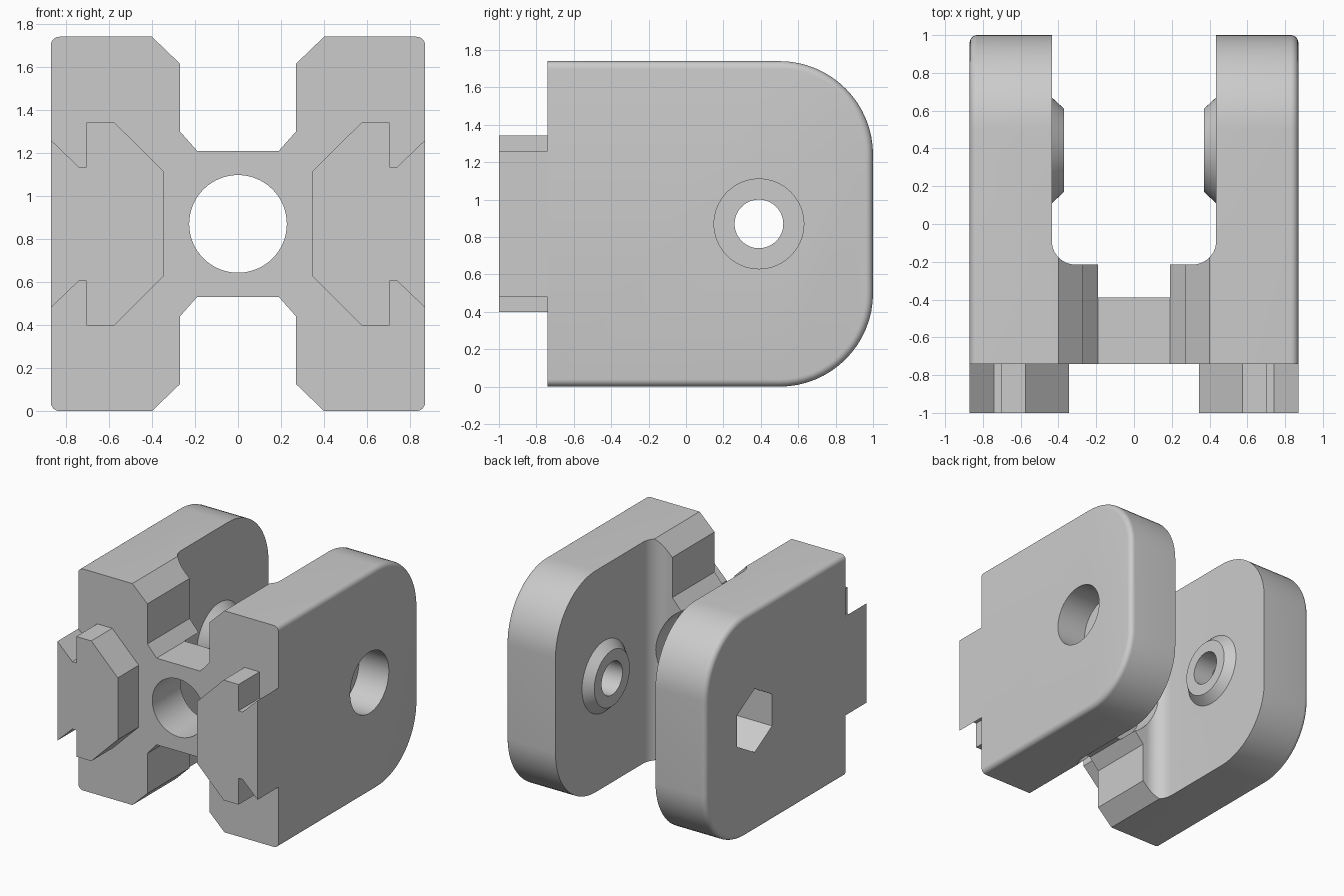
import bpy, bmesh
from math import sin, cos, pi, radians

if "Cube" in bpy.data.objects:
    bpy.data.objects.remove(bpy.data.objects["Cube"], do_unlink=True)

grey = bpy.data.materials.new("plain grey")
grey.use_nodes = True
grey.diffuse_color = (0.6, 0.6, 0.6, 1)
grey.node_tree.nodes["Principled BSDF"].inputs["Base Color"].default_value = (0.6, 0.6, 0.6, 1)

MID = 0.87          # half width and half height of the block
FRONT = -0.74       # front plane of the block
PIN_Y = 0.39        # pivot position along y
ARM = 0.435         # inner face of each arm


def place(axis, u, v, d):
    """Section point (u, v) at depth d along the axis."""
    return (d, u, v) if axis == "x" else (u, d, v) if axis == "y" else (u, v, d)


def loft(name, axis, sections, closed=False):
    """Skin a list of (depth, points) sections; cap the ends unless closed."""
    bm = bmesh.new()
    rings = [[bm.verts.new(place(axis, u, v, d)) for u, v in pts] for d, pts in sections]
    pairs = list(zip(rings, rings[1:]))
    if closed:
        pairs.append((rings[-1], rings[0]))
    else:
        bm.faces.new(rings[0])
        bm.faces.new(rings[-1])
    for a, b in pairs:
        n = len(a)
        for i in range(n):
            j = (i + 1) % n
            bm.faces.new((a[i], a[j], b[j], b[i]))
    bmesh.ops.recalc_face_normals(bm, faces=bm.faces)
    mesh = bpy.data.meshes.new(name)
    bm.to_mesh(mesh)
    bm.free()
    mesh.materials.append(grey)
    ob = bpy.data.objects.new(name, mesh)
    bpy.context.collection.objects.link(ob)
    return ob


def prism(name, axis, pts, a, b):
    return loft(name, axis, [(a, pts), (b, pts)])


def arc(cu, cv, r, start, end, n=16):
    return [(cu + r * cos(radians(start + (end - start) * i / n)),
             cv + r * sin(radians(start + (end - start) * i / n))) for i in range(n + 1)]


def circle(cu, cv, r, n=64, turn=0):
    return arc(cu, cv, r, turn, turn + 360, n)[:-1]


def select_only(ob):
    bpy.ops.object.select_all(action="DESELECT")
    ob.select_set(True)
    bpy.context.view_layer.objects.active = ob


def cut(target, cutter):
    mod = target.modifiers.new("cut", "BOOLEAN")
    mod.operation = "DIFFERENCE"
    mod.solver = "EXACT"
    mod.object = cutter
    select_only(target)
    bpy.ops.object.modifier_apply(modifier=mod.name)
    bpy.data.objects.remove(cutter, do_unlink=True)


def smooth(ob):
    select_only(ob)
    bpy.ops.object.shade_smooth_by_angle(angle=radians(30))


# Block: side outline with large back corners, softened towards both outer faces
def side_outline(inset):
    r = 0.5 - inset
    return ([(FRONT, inset)] + arc(0.5, 0.5, r, -90, 0)
            + arc(0.5, 2 * MID - 0.5, r, 0, 90) + [(FRONT, 2 * MID - inset)])


SOFT = 0.04
right_half = []
for k in range(7):
    t = k / 6 * pi / 2
    right_half.append((MID - SOFT + SOFT * cos(t), side_outline(SOFT * (1 - sin(t)))))
sections = right_half + [(-d, pts) for d, pts in reversed(right_half)]
body = loft("clevis_body", "x", sections)

# Gap between the arms with rounded inner corners
cut(body, prism("arm_gap", "z",
                arc(-ARM + 0.125, -0.215 + 0.125, 0.125, 180, 270, 10)
                + arc(ARM - 0.125, -0.215 + 0.125, 0.125, 270, 360, 10)
                + [(ARM, 1.3), (-ARM, 1.3)], -0.3, 2.1))

# Chamfered slots above and below the web
half_slot = [(0.19, 0.34), (0.27, 0.43), (0.27, 0.745), (0.4, 0.87), (0.5, 0.966)]
for s in (1, -1):
    pts = [(x, MID + s * z) for x, z in half_slot]
    pts += [(-x, z) for x, z in reversed(pts)]
    cut(body, prism("slot", "y", pts, -0.9, 0.05))

# Web bore and the wide recess behind it
cut(body, prism("web_bore", "y", circle(0, MID, 0.227), -0.9, 0))
cut(body, prism("web_recess", "y", circle(0, MID, 0.392), -0.39, 0.02))

# Pivot bore, round head pocket and hexagonal nut pocket
cut(body, prism("pivot_bore", "x", circle(PIN_Y, MID, 0.13), -1, 1))
cut(body, prism("head_pocket", "x", circle(PIN_Y, MID, 0.24), MID - 0.26, 1))
cut(body, prism("nut_pocket", "x", circle(PIN_Y, MID, 0.25, 6, 30), -1, -MID + 0.33))
smooth(body)

# Tapered pivot bosses and front locking tabs, one per side
half_tab = [(MID, 0.39), (0.74, 0.265), (0.705, 0.265), (0.705, 0.472), (0.575, 0.472), (0.345, 0.243)]
for s, side in ((1, "left"), (-1, "right")):
    ring = [(ARM, 0.28), (0.37, 0.22), (0.37, 0.13), (ARM, 0.13)]
    boss = loft(side + "_pivot_boss", "x",
                [(s * x, circle(PIN_Y, MID, r)) for x, r in ring], closed=True)
    smooth(boss)
    pts = [(s * x, MID + z) for x, z in half_tab]
    pts += [(x, 2 * MID - z) for x, z in reversed(pts)]
    prism(side + "_locking_tab", "y", pts, -1, FRONT)
